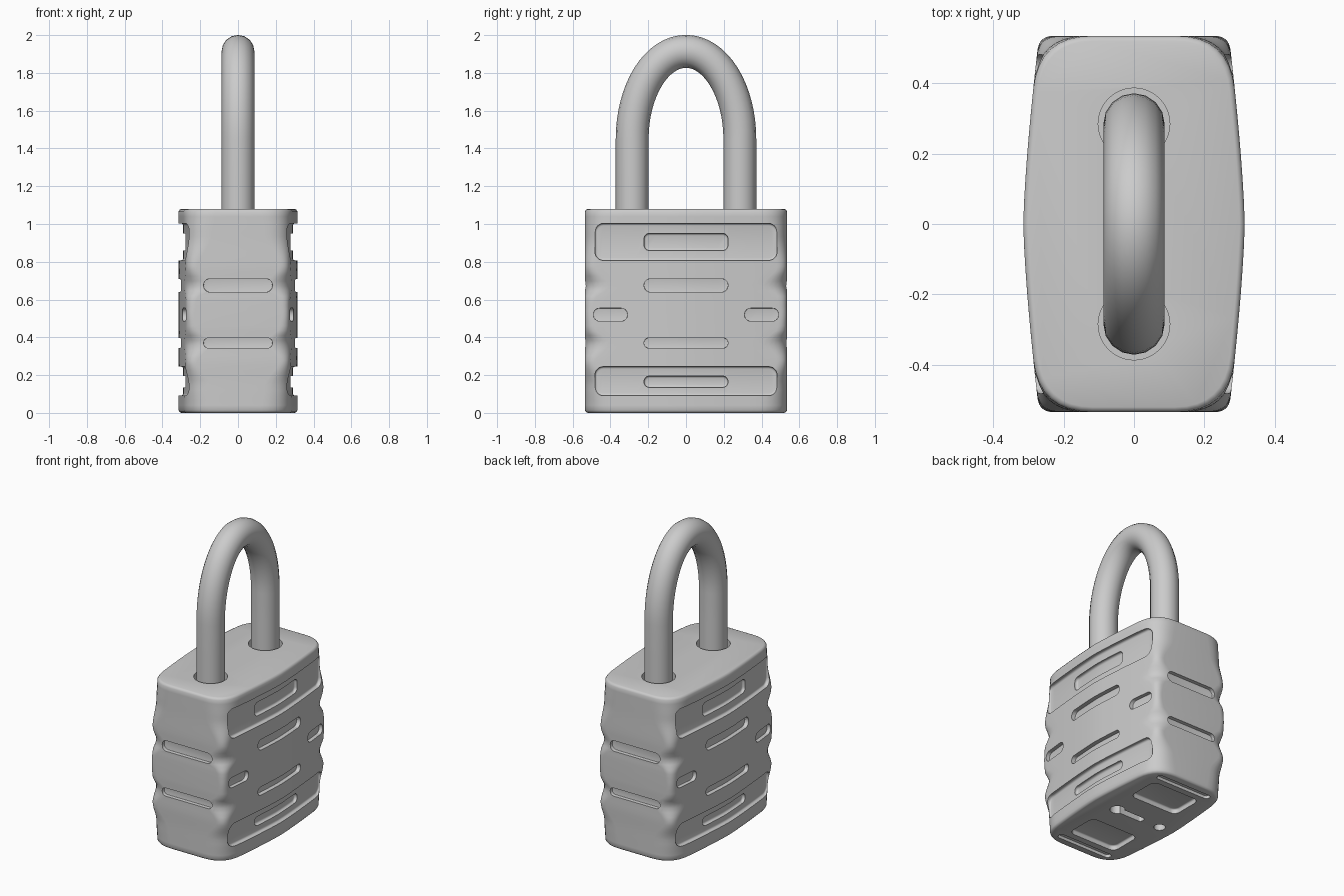
import bpy, bmesh, math
from mathutils import Matrix, Vector

if "Cube" in bpy.data.objects:
    bpy.data.objects.remove(bpy.data.objects["Cube"])

HX, HY, H = 0.315, 0.535, 1.08


def side_x(y):
    # bowed half-thickness of the body
    return HX - 0.045 * (abs(y) / HY) ** 1.4


def corner_r(z):
    # wavy corner rounding along the height
    keys = [(0, .15), (.14, .13), (.27, .055), (.37, .13), (.45, .05), (.52, .04),
            (.60, .05), (.67, .13), (.77, .055), (.94, .13), (H, .15)]
    for (z0, r0), (z1, r1) in zip(keys, keys[1:]):
        if z <= z1:
            t = (z - z0) / (z1 - z0)
            t = t * t * (3 - 2 * t)
            return r0 + (r1 - r0) * t
    return keys[-1][1]


def section(z, inset):
    r = corner_r(z)
    yc = HY - r
    q = [(side_x(yc * i / 7), yc * i / 7) for i in range(8)]
    p0, p1, p2 = Vector(q[-1]), Vector((side_x(HY), HY)), Vector((side_x(HY) - r, HY))
    for i in range(1, 9):
        t = i / 8
        p = p0 * (1 - t) ** 2 + p1 * 2 * t * (1 - t) + p2 * t * t
        q.append((p.x, p.y))
    left = [(-x, y) for x, y in reversed(q)]
    half = q + left
    pts = half + [(x, -y) for x, y in reversed(half[1:-1])]
    return [(x * (1 - inset / .3), y * (1 - inset / HY), z) for x, y in pts]


def finish(bm, name):
    bmesh.ops.recalc_face_normals(bm, faces=bm.faces)
    me = bpy.data.meshes.new(name)
    bm.to_mesh(me)
    bm.free()
    ob = bpy.data.objects.new(name, me)
    bpy.context.collection.objects.link(ob)
    return ob


# lock body, lofted from rounded sections
rings = [(0, .014), (.004, .006), (.014, 0)]
rings += [(.014 + (H - .028) * i / 40, 0) for i in range(1, 41)]
rings += [(H - .004, .006), (H, .014)]
bm = bmesh.new()
loops = [[bm.verts.new(p) for p in section(z, i)] for z, i in rings]
for a, b in zip(loops, loops[1:]):
    for k in range(len(a)):
        n = (k + 1) % len(a)
        bm.faces.new((a[k], a[n], b[n], b[k]))
bm.faces.new(loops[0])
bm.faces.new(loops[-1])
body = finish(bm, "lock_body")

cutters = []


def rounded_cut(center, half, axis, r_out, r_in, bend=0):
    # rounded box: r_out rounds the outline, r_in rounds the floor edge
    bm = bmesh.new()
    bmesh.ops.create_cube(bm, size=2, matrix=Matrix.Diagonal((*half, 1)))
    along = [e for e in bm.edges
             if abs((e.verts[0].co - e.verts[1].co)[axis]) > 1e-6]
    bmesh.ops.bevel(bm, geom=along, offset=r_out, segments=6, profile=.5, affect='EDGES')
    rim = [e for e in bm.edges
           if abs(abs(e.verts[0].co[axis]) - half[axis]) < 1e-5
           and abs(e.verts[0].co[axis] - e.verts[1].co[axis]) < 1e-5]
    bmesh.ops.bevel(bm, geom=rim, offset=r_in, segments=3, profile=.5, affect='EDGES')
    bmesh.ops.translate(bm, verts=bm.verts, vec=center)
    if bend:
        # follow the bowed side of the body
        for i in range(-8, 9):
            bmesh.ops.bisect_plane(bm, geom=bm.verts[:] + bm.edges[:] + bm.faces[:],
                                   plane_co=(0, i * .055 + .003, 0), plane_no=(0, 1, 0))
        for v in bm.verts:
            v.co.x += bend * (side_x(v.co.y) - HX)
    cutters.append(finish(bm, "cutter"))


def round_hole(x, y, z, r, depth):
    bm = bmesh.new()
    bmesh.ops.create_cone(bm, cap_ends=True, segments=32, radius1=r, radius2=r,
                          depth=depth, matrix=Matrix.Translation((x, y, z)))
    cutters.append(finish(bm, "cutter"))


for s in (-1, 1):
    # broad side panels, each with an inner slot
    for zp, zs in ((.905, .905), (.168, .165)):
        hz = .098 if zp > .5 else .077
        rounded_cut((s * (HX + .03), 0, zp), (.055, .482, hz), 0, .045, .012, s)
        rounded_cut((s * (HX + .015), 0, zs), (.06, .222, .045 if zp > .5 else .03),
                    0, .028, .012, s)
    # side slots and end dimples
    for z in (.675, .37):
        h = .035 if z > .5 else .027
        rounded_cut((s * (HX + .03), 0, z), (.058, .222, h), 0, h * .95, h * .04, s)
        # front and back slots
        rounded_cut((0, s * (HY + .03), z), (.182, .055, h), 1, h * .95, h * .04)
    for y in (-.4, .4):
        rounded_cut((s * (HX + .03), y, .52), (.055, .09, .034), 0, .032, .0015, s)
    # bottom panels, bottom slots and shackle holes
    rounded_cut((0, s * .285, -.03), (.175, .11, .06), 2, .04, .01)
    rounded_cut((0, s * .46, -.03), (.2, .022, .05), 2, .02, .001)
    round_hole(0, s * .285, H, .102, .16)

# keyhole and drain hole in the bottom
round_hole(.13, 0, 0, .045, .16)
rounded_cut((.04, 0, 0), (.11, .022, .08), 2, .015, .002)
round_hole(-.2, 0, 0, .035, .08)

bpy.context.view_layer.objects.active = body
body.select_set(True)
for c in cutters:
    c.hide_render = True
    m = body.modifiers.new("cut", 'BOOLEAN')
    m.operation, m.solver, m.object = 'DIFFERENCE', 'EXACT', c
    bpy.ops.object.modifier_apply(modifier=m.name)
for c in cutters:
    bpy.data.objects.remove(c)
bpy.ops.object.shade_smooth_by_angle(angle=math.radians(35))
body.select_set(False)

# shackle: tall elliptical arch on two straight legs
path = [(0, -.285, 1.0), (0, -.285, 1.25)]
for i in range(33):
    a = math.pi * (1 - i / 32)
    path.append((0, .285 * math.cos(a), 1.45 + .464 * math.sin(a)))
path += [(0, .285, 1.25), (0, .285, 1.0)]
cu = bpy.data.curves.new("shackle", 'CURVE')
cu.dimensions = '3D'
cu.bevel_depth, cu.bevel_resolution, cu.use_fill_caps = .087, 6, True
sp = cu.splines.new('POLY')
sp.points.add(len(path) - 1)
for p, co in zip(sp.points, path):
    p.co = (*co, 1)
shackle = bpy.data.objects.new("shackle", cu)
bpy.context.collection.objects.link(shackle)
shackle.select_set(True)
bpy.context.view_layer.objects.active = shackle
bpy.ops.object.convert(target='MESH')
bpy.ops.object.shade_smooth_by_angle(angle=math.radians(35))
